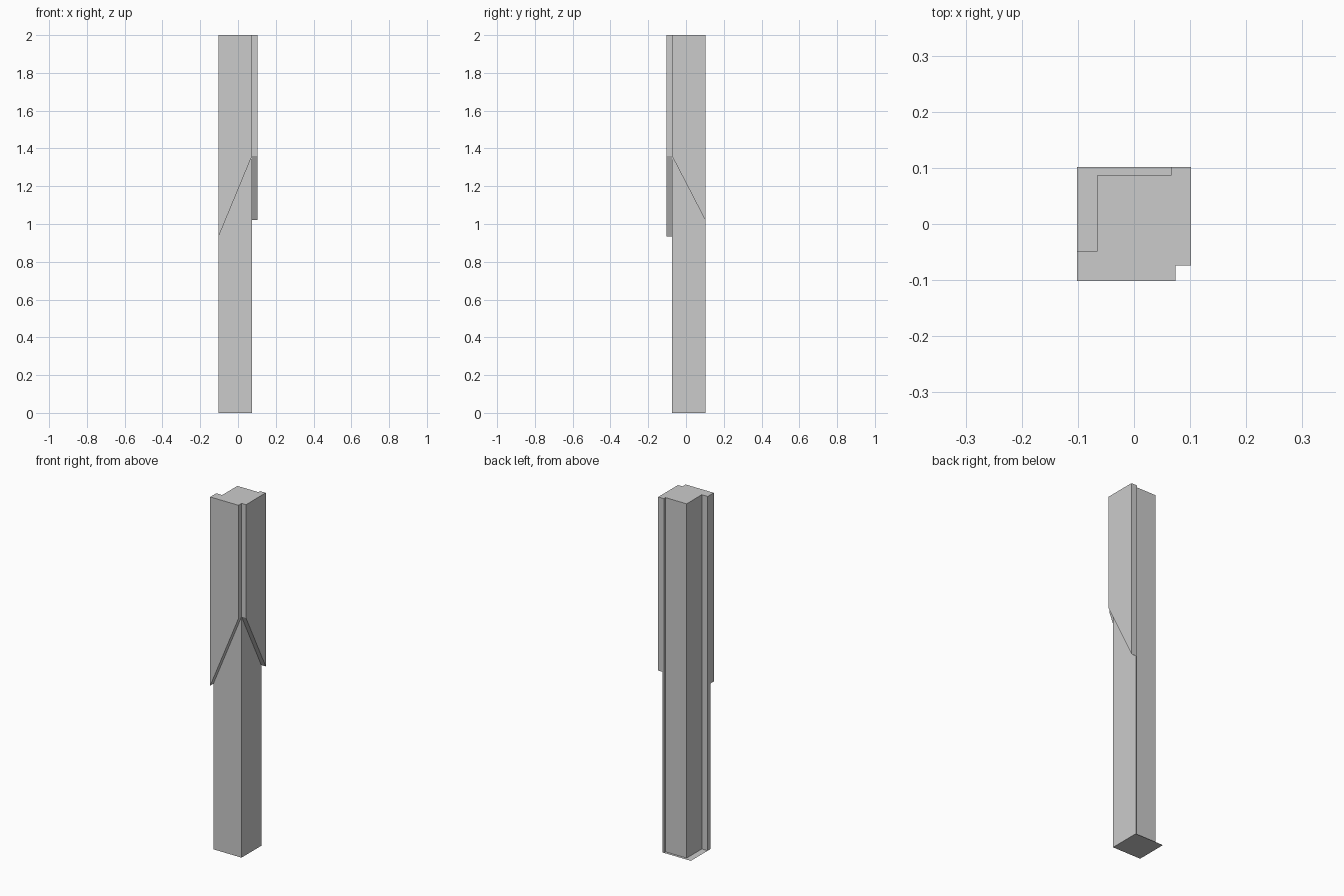
import bpy, bmesh

if "Cube" in bpy.data.objects:
    bpy.data.objects.remove(bpy.data.objects["Cube"])

R = 0.102                 # outer half width
S = 0.074                 # lower post face, set back from the upper cladding
RX, RY = -0.065, 0.087    # rebate walls on the back-left side
EY, EX = -0.048, 0.067    # where the rebate ends on the left and back
TOP = 2.0
Z_PEAK, Z_LEFT, Z_BACK = 1.36, 0.935, 1.02

# plan outline of the upper post
outline = [(-R, -R), (S, -R), (S, -S), (R, -S), (R, R),
           (EX, R), (EX, RY), (RX, RY), (RX, EY), (-R, EY)]
A, B, C, D, E, F, G, H, I, J = outline
A2, E2 = (-R, -S), (S, R)   # lower post corners


def wall(p, q, zp, zq, tp=TOP, tq=TOP):
    """Upright wall from p to q with its own bottom and top heights."""
    return [(*p, zp), (*q, zq), (*q, tq), (*p, tp)]


faces = [
    # upper cladding with diagonal lower edges and corner notch
    wall(A, B, Z_LEFT, Z_PEAK),
    wall(B, C, Z_PEAK, Z_PEAK),
    wall(C, D, Z_PEAK, Z_PEAK),
    wall(D, E, Z_PEAK, Z_BACK),
    # sloping undersides of the cladding
    [(*A, Z_LEFT), (*A2, Z_LEFT), (*C, Z_PEAK), (*B, Z_PEAK)],
    [(*C, Z_PEAK), (*E2, Z_BACK), (*E, Z_BACK), (*D, Z_PEAK)],
    # lower post front and right
    wall(A2, C, 0, 0, Z_LEFT, Z_PEAK),
    wall(C, E2, 0, 0, Z_PEAK, Z_BACK),
    # stepped back and left edge strips
    [(*E2, 0), (*F, 0), (*F, TOP), (*E, TOP), (*E, Z_BACK), (*E2, Z_BACK)],
    [(*J, 0), (*A2, 0), (*A2, Z_LEFT), (*A, Z_LEFT), (*A, TOP), (*J, TOP)],
    # rebate walls
    *[wall(p, q, 0, 0) for p, q in zip((F, G, H, I), (G, H, I, J))],
    # top cap, then the full square base sheet
    [(*p, TOP) for p in outline],
    [(*A2, 0), (-R, R, 0), (*E2, 0), (*C, 0)],
]

bm = bmesh.new()
for f in faces:
    bm.faces.new([bm.verts.new(v) for v in f])
bmesh.ops.remove_doubles(bm, verts=bm.verts[:], dist=1e-5)
mesh = bpy.data.meshes.new("corner_post")
bm.to_mesh(mesh)
bm.free()
bpy.context.collection.objects.link(bpy.data.objects.new("corner_post", mesh))
